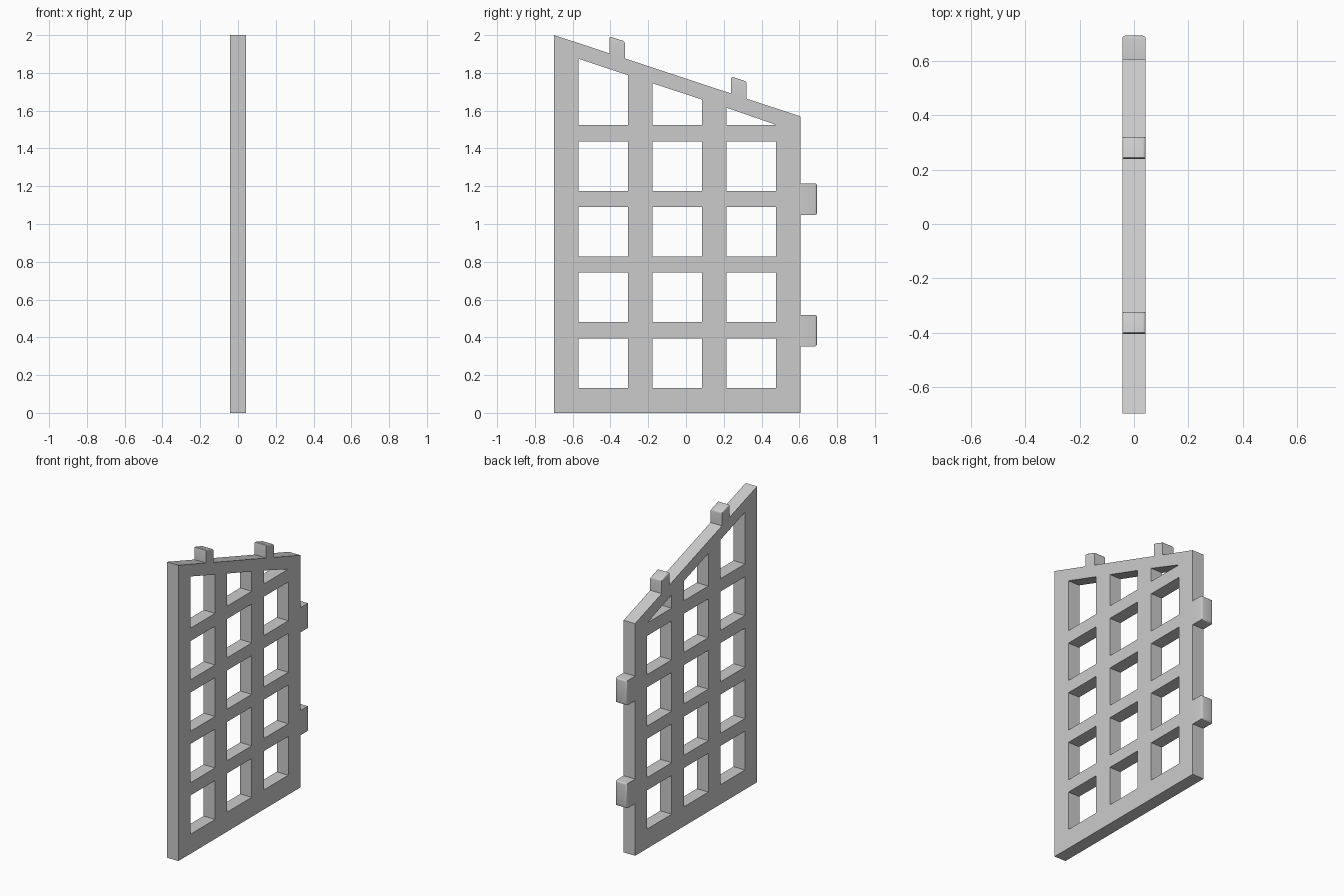
import bpy, bmesh
from mathutils import Matrix, Vector

cube = bpy.data.objects.get("Cube")
if cube:
    bpy.data.objects.remove(cube, do_unlink=True)

HALF = 0.043            # half thickness of the panel
BACK, FRONT = 0.605, -0.698
OPEN = 0.262            # opening size


def top_z(y):
    """Height of the sloping top edge."""
    return 2.0 - 0.33 * (y - FRONT)


grey = bpy.data.materials.new("light_grey")
grey.use_nodes = True
colour = (0.6, 0.6, 0.6, 1)
grey.diffuse_color = colour
grey.node_tree.nodes["Principled BSDF"].inputs["Base Color"].default_value = colour


def finish(name, bm):
    mesh = bpy.data.meshes.new(name)
    bmesh.ops.recalc_face_normals(bm, faces=bm.faces)
    bm.to_mesh(mesh)
    bm.free()
    mesh.materials.clear()
    mesh.materials.append(grey)
    obj = bpy.data.objects.new(name, mesh)
    bpy.context.collection.objects.link(obj)
    return obj


# Lattice panel: outline and window holes filled as one flat curve
curve = bpy.data.curves.new("panel_profile", "CURVE")
curve.dimensions = "2D"
curve.fill_mode = "BOTH"
curve.extrude = HALF


def add_loop(points):
    spline = curve.splines.new("POLY")
    spline.points.add(len(points) - 1)
    for p, (y, z) in zip(spline.points, points):
        p.co = (y, z, 0, 1)
    spline.use_cyclic_u = True


add_loop([(FRONT, 0), (BACK, 0), (BACK, top_z(BACK)), (FRONT, 2.0)])
for col in range(3):
    y0 = -0.568 + 0.391 * col
    y1 = y0 + OPEN
    for row in range(4):
        z0 = 0.132 + 0.348 * row
        add_loop([(y0, z0), (y1, z0), (y1, z0 + OPEN), (y0, z0 + OPEN)])
    # Top row follows the slope; the last one closes to a triangle
    z0 = 1.525
    a, b = top_z(y0) - 0.083, top_z(y1) - 0.083
    loop = [(y0, z0), (y1, z0), (y1, b), (y0, a)]
    if b - z0 < 0.02:
        loop.pop(2)
    add_loop(loop)

profile = bpy.data.objects.new("panel_profile", curve)
bpy.context.collection.objects.link(profile)
graph = bpy.context.evaluated_depsgraph_get()
filled = bpy.data.meshes.new_from_object(profile.evaluated_get(graph))
bm = bmesh.new()
bm.from_mesh(filled)
bpy.data.objects.remove(profile, do_unlink=True)
bpy.data.meshes.remove(filled)
bmesh.ops.remove_doubles(bm, verts=bm.verts, dist=0.0001)
# Stand the flat profile up: its plane becomes y-z
bm.transform(Matrix(((0, 0, 1, 0), (1, 0, 0, 0), (0, 1, 0, 0), (0, 0, 0, 1))))
for f in bm.faces:
    f.smooth = False
    f.material_index = 0
finish("lattice_panel", bm)


def peg(name, base, tip):
    """Block between two y-z edges with a rounded outer end."""
    bm = bmesh.new()
    rings = [[bm.verts.new((x, *p)) for x, p in
              ((-HALF, e[0]), (HALF, e[0]), (HALF, e[1]), (-HALF, e[1]))]
             for e in (base, tip)]
    bm.faces.new(rings[0][::-1])
    outer = bm.faces.new(rings[1])
    for i in range(4):
        j = (i + 1) % 4
        bm.faces.new((rings[0][i], rings[0][j], rings[1][j], rings[1][i]))
    bmesh.ops.bevel(bm, geom=list(outer.edges), offset=0.011, segments=3,
                    profile=0.5, affect="EDGES")
    obj = finish(name, bm)
    bpy.ops.object.select_all(action="DESELECT")
    obj.select_set(True)
    bpy.context.view_layer.objects.active = obj
    bpy.ops.object.shade_smooth_by_angle(angle=0.6)


# Pegs on the back edge
for name, z in (("lower_back_peg", 0.352), ("upper_back_peg", 1.048)):
    peg(name, ((BACK, z), (BACK, z + 0.167)),
        ((0.693, z), (0.693, z + 0.167)))

# Pegs on the sloping top edge
for name, y in (("front_top_peg", -0.405), ("rear_top_peg", 0.239)):
    ends = (y, y + 0.082)
    peg(name, [(e, top_z(e)) for e in ends],
        [(e, top_z(e) + 0.09) for e in ends])
